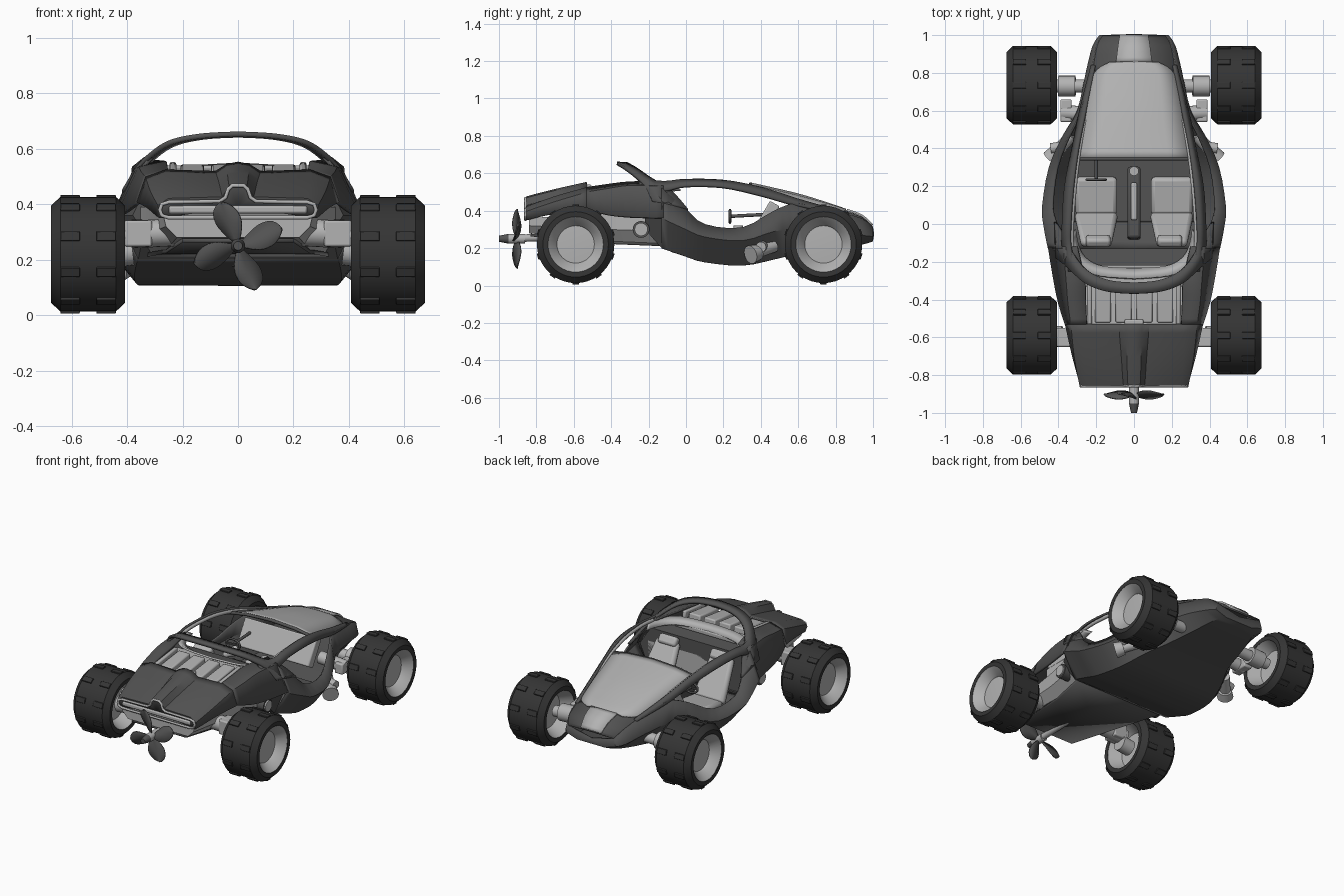
import bpy, bmesh, math
from mathutils import Vector, Matrix

if "Cube" in bpy.data.objects:
    bpy.data.objects.remove(bpy.data.objects["Cube"])

def mat(name, g):
    m = bpy.data.materials.new(name)
    m.diffuse_color = (g, g, g, 1)
    m.use_nodes = True
    m.node_tree.nodes["Principled BSDF"].inputs["Base Color"].default_value = m.diffuse_color
    return m
DARK, TYRE, LIGHT = mat("dark_paint", .085), mat("rubber", .035), mat("light_grey", .45)

def finish(name, bm, m, solid=0, mirror=False, angle=30, bevel=0):
    bmesh.ops.remove_doubles(bm, verts=bm.verts, dist=1e-5)
    bmesh.ops.recalc_face_normals(bm, faces=bm.faces)
    me = bpy.data.meshes.new(name)
    bm.to_mesh(me); bm.free()
    ob = bpy.data.objects.new(name, me)
    bpy.context.collection.objects.link(ob)
    me.materials.append(m)
    bpy.ops.object.select_all(action='DESELECT')
    ob.select_set(True); bpy.context.view_layer.objects.active = ob
    bpy.ops.object.shade_smooth_by_angle(angle=math.radians(angle))
    if mirror:
        ob.modifiers.new("mirror", 'MIRROR').use_clip = True
    if solid:
        s = ob.modifiers.new("shell", 'SOLIDIFY'); s.thickness = solid; s.offset = 0
    if bevel:
        b = ob.modifiers.new("bevel", 'BEVEL'); b.width = bevel; b.segments = 2
    return ob

def smooth_rows(rows, n):
    """Catmull-Rom interpolation between section rows."""
    P = [[Vector(p) for p in r] for r in rows]
    P = [P[0]] + P + [P[-1]]
    out = []
    for i in range(1, len(P) - 2):
        for k in range(n):
            t = k / n
            out.append([.5 * (2*b + (c-a)*t + (2*a-5*b+4*c-d)*t*t + (3*b-a-3*c+d)*t**3)
                        for a, b, c, d in zip(*P[i-1:i+3])])
    return out + [P[-2]]

def loft(name, rows, m, n=3, caps=(None, None), **kw):
    rows = smooth_rows(rows, n)
    if caps[0]: rows.insert(0, [Vector(caps[0])] * len(rows[0]))
    if caps[1]: rows.append([Vector(caps[1])] * len(rows[0]))
    bm = bmesh.new()
    g = [[bm.verts.new(p) for p in r] for r in rows]
    for a, b in zip(g, g[1:]):
        for i in range(len(a) - 1):
            bm.faces.new((a[i], a[i+1], b[i+1], b[i]))
    bmesh.ops.dissolve_degenerate(bm, dist=1e-6, edges=bm.edges)
    return finish(name, bm, m, **kw)

def section(y, *xz):
    return [(x, y, z) for x, z in xz]

def box(name, c, size, m, rx=0, taper=1, bevel=.008, mirror=False):
    bm = bmesh.new()
    bmesh.ops.create_cube(bm, size=1)
    for v in bm.verts:
        if v.co.z > 0: v.co.x *= taper
        v.co = [a * b for a, b in zip(v.co, size)]
    bmesh.ops.transform(bm, verts=bm.verts, matrix=Matrix.Translation(c) @ Matrix.Rotation(rx, 4, 'X'))
    return finish(name, bm, m, bevel=bevel, mirror=mirror)

def rod(name, a, b, r, m, r2=None, seg=20, mirror=False):
    a, b = Vector(a), Vector(b)
    bm = bmesh.new()
    bmesh.ops.create_cone(bm, cap_ends=True, segments=seg, radius1=r, radius2=r2 or r, depth=(b-a).length)
    q = (b-a).to_track_quat('Z', 'Y').to_matrix().to_4x4()
    bmesh.ops.transform(bm, verts=bm.verts, matrix=Matrix.Translation((a+b)/2) @ q)
    return finish(name, bm, m, mirror=mirror)

def tube(name, pts, r, m, cyclic=False):
    cu = bpy.data.curves.new(name, 'CURVE'); cu.dimensions = '3D'
    cu.bevel_depth = r; cu.bevel_resolution = 1
    s = cu.splines.new('POLY'); s.points.add(len(pts) - 1); s.use_cyclic_u = cyclic
    for p, c in zip(s.points, pts): p.co = (*c, 1)
    cu.materials.append(m)
    ob = bpy.data.objects.new(name, cu); bpy.context.collection.objects.link(ob)

def lathe(name, prof, c, m, seg=40):
    ring = lambda k: [(c[0]+x, c[1]+r*math.cos(k*math.tau/seg), c[2]+r*math.sin(k*math.tau/seg)) for x, r in prof]
    return loft(name, [ring(k) for k in range(seg + 1)], m, n=1)

# hull tub and nose
hull = [section(.995, (0, .24), (.1, .24), (.18, .265), (.165, .31)),
        section(.94, (0, .225), (.15, .225), (.215, .27), (.195, .355)),
        section(.8, (0, .20), (.19, .20), (.25, .29), (.225, .395)),
        section(.6, (0, .175), (.24, .175), (.295, .30), (.275, .44)),
        section(.47, (0, .145), (.30, .145), (.37, .29), (.34, .40)),
        section(.3, (0, .112), (.35, .112), (.445, .24), (.405, .308)),
        section(.1, (0, .13), (.37, .13), (.48, .26), (.43, .325)),
        section(0, (0, .16), (.37, .16), (.475, .30), (.41, .405)),
        section(-.13, (0, .205), (.36, .205), (.45, .36), (.375, .52))]
loft("hull", hull, DARK, caps=((0, 1, .275), None), solid=.012, mirror=True)
loft("nose_top", [section(.995, (0, .312), (.165, .31)), section(.94, (0, .362), (.195, .355)),
                  section(.8, (0, .41), (.22, .39))], DARK, mirror=True, solid=.01)
loft("nose_plate", [section(.998, (0, .322), (.075, .322)), section(.94, (0, .374), (.085, .374)),
                    section(.86, (0, .404), (.095, .404))], LIGHT, mirror=True, solid=.012)

# windscreen cowl with rear lip
loft("cowl", [section(.855, (0, .405), (.08, .403), (.13, .395)),
              section(.79, (0, .428), (.13, .424), (.213, .398)),
              section(.6, (0, .487), (.15, .477), (.255, .45)),
              section(.35, (0, .545), (.18, .535), (.295, .515))], LIGHT, n=5, solid=.01, mirror=True)
tube("cowl_lip", section(.345, (-.295, .513), (-.18, .532), (0, .542), (.18, .532), (.295, .513)), .01, DARK)

# roof arches, with light lining
inner = [(.205, .84, .39), (.255, .6, .46), (.295, .4, .523), (.32, .2, .56), (.335, 0, .565), (.335, -.12, .555), (.31, -.25, .57)]
outer = [(.225, .84, .38), (.285, .6, .425), (.325, .4, .48), (.365, .2, .525), (.378, 0, .53), (.378, -.12, .505), (.365, -.25, .51)]
loft("roof_arch", list(zip(inner, outer)), DARK, n=4, solid=.014, mirror=True)
lining = [r[0] - Vector((.006, 0, .016)) for r in smooth_rows([[p] for p in inner[:6]], 4)]
for s in (1, -1):
    tube("arch_lining", [(s*p.x, p.y, p.z) for p in lining], .012, LIGHT)

# roll hoop, a ribbon that widens downwards, and the light rim of the cockpit behind the seats
back = [(0, -.37, .654), (.13, -.36, .647), (.24, -.325, .625), (.31, -.27, .582), (.36, -.22, .53), (.41, -.18, .45)]
front = [(0, -.31, .65), (.12, -.30, .643), (.225, -.26, .62), (.30, -.19, .572), (.36, -.08, .505), (.415, .01, .405)]
loft("roll_hoop", list(zip(back, front)), DARK, n=4, solid=.018, mirror=True)
rim = [(0, -.29, .535), (.18, -.275, .535), (.27, -.235, .535), (.315, -.17, .535), (.335, -.08, .54)]
loft("cockpit_rim", [((x, y, z), (x*.93, y+.05, z-.03)) for x, y, z in rim], LIGHT, n=4, solid=.012, mirror=True)

# rear deck, side haunches and grille
loft("deck", [section(-.85, (0, .472), (.03, .465), (.055, .425), (.25, .418), (.285, .395), (.28, .35)),
              section(-.7, (0, .51), (.035, .503), (.065, .468), (.262, .472), (.312, .445), (.322, .385)),
              section(-.53, (0, .548), (.04, .54), (.08, .515), (.26, .52), (.33, .495), (.36, .405))],
     DARK, caps=((0, -.845, .39), None), solid=.012, mirror=True)
loft("haunch", [section(-.53, (.25, .52), (.33, .495), (.36, .405)),
                section(-.42, (.255, .536), (.345, .513), (.395, .378)),
                section(-.3, (.26, .55), (.355, .53), (.42, .365)),
                section(-.12, (.30, .553), (.37, .525), (.45, .36))], DARK, solid=.014, mirror=True)
half = [(.02, .468), (.035, .455), (.045, .425), (.065, .411), (.25, .408), (.275, .4), (.282, .38), (.275, .36), (.25, .352)]
tube("grille_trim", section(-.858, *half, *[(-x, z) for x, z in reversed(half)]), .008, LIGHT, True)
box("grille_slot", (0, -.853, .381), (.5, .016, .028), LIGHT)

# engine and ribbed cover in the deck opening
box("engine_block", (0, -.42, .45), (.5, .24, .09), LIGHT)
for x in (-.165, -.055, .055, .165):
    box("engine_rib", (x, -.42, .503), (.085, .2, .06), LIGHT, rx=math.radians(7))
box("engine_duct", (0, -.52, .525), (.1, .03, .03), LIGHT)
box("engine_rail", (.235, -.42, .515), (.025, .22, .05), LIGHT, rx=math.radians(7), mirror=True)
box("engine_shelf", (0, -.28, .46), (.56, .1, .1), LIGHT)

# rear chassis and belly plate
loft("chassis", [section(-.84, (0, .28), (.22, .28), (.26, .32), (.27, .36), (0, .36)),
                 section(-.42, (0, .235), (.26, .235), (.31, .30), (.31, .39), (0, .39)),
                 section(-.13, (0, .225), (.32, .225), (.37, .29), (.37, .39), (0, .39))],
     LIGHT, n=1, caps=((0, -.84, .32), (0, -.13, .3)), mirror=True)
loft("belly_plate", [section(-.83, (0, .27), (.2, .27)), section(-.42, (0, .23), (.26, .23)),
                     section(-.13, (0, .218), (.33, .218))], DARK, n=1, solid=.015, mirror=True)
rod("side_port", (.3, -.24, .3), (.385, -.24, .3), .045, DARK, mirror=True)
rod("side_port_cap", (.3, -.24, .3), (.395, -.24, .3), .035, LIGHT, mirror=True)
loft("bulkhead", [section(-.13, (0, .2), (.36, .2), (.43, .36), (.35, .48), (0, .48)),
                  section(-.22, (0, .3), (.34, .3), (.38, .36), (.32, .49), (0, .49))],
     DARK, n=1, caps=((0, -.13, .35), (0, -.22, .4)), mirror=True)

# cockpit: floor, seats, console, dash, steering
box("floor", (0, .21, .17), (.66, .4, .02), DARK)
lean = math.atan2(.16, .24)
for s in (1, -1):
    box("seat_cushion", (s*.2, .15, .215), (.22, .2, .07), LIGHT, rx=math.radians(8), bevel=.02)
    box("seat_back", (s*.2, -.03, .33), (.23, .05, .28), LIGHT, rx=lean, taper=.7, bevel=.02)
    box("headrest", (s*.19, -.09, .455), (.13, .05, .06), LIGHT, rx=lean, bevel=.015)
box("console", (0, .11, .22), (.07, .38, .12), DARK, rx=math.radians(-5), bevel=.015)
box("console_top", (0, .12, .28), (.03, .2, .03), LIGHT, rx=math.radians(-5))
rod("gear_lever", (0, .26, .24), (0, .28, .31), .01, DARK)
rod("gear_knob", (0, .28, .3), (0, .28, .32), .025, LIGHT)
box("dash", (0, .43, .36), (.53, .06, .18), LIGHT, rx=math.radians(-30))
rod("steering_column", (-.2, .235, .37), (-.2, .42, .38), .009, DARK)
tube("steering_wheel", [(-.2 + .05*math.cos(k*math.tau/20), .235, .37 + .034*math.sin(k*math.tau/20))
                        for k in range(20)], .007, DARK, True)
box("steering_spoke", (-.2, .235, .37), (.09, .01, .012), DARK, bevel=.002)

# side exhausts and suspension
rod("exhaust", (.33, .47, .21), (.42, .37, .175), .032, LIGHT, mirror=True)
rod("exhaust_tip", (.405, .385, .178), (.44, .345, .165), .042, LIGHT, r2=.05, mirror=True)
rod("shoulder_cap", (.38, .41, .21), (.44, .40, .205), .028, LIGHT, mirror=True)
rod("front_axle", (.18, .73, .24), (.45, .73, .23), .035, LIGHT, mirror=True)
rod("front_hub", (.31, .73, .24), (.40, .73, .235), .055, LIGHT, mirror=True)
box("front_arm", (.36, .6, .24), (.06, .12, .07), LIGHT, mirror=True)
rod("front_damper", (.2, .58, .26), (.385, .59, .24), .04, LIGHT, mirror=True)
rod("rear_axle", (.2, -.6, .3), (.42, -.6, .29), .05, LIGHT, mirror=True)
rod("rear_hub", (.38, -.59, .23), (.46, -.59, .22), .05, LIGHT, mirror=True)
box("rear_arm", (.36, -.6, .295), (.1, .1, .095), LIGHT, mirror=True)

# wheels: tyre, dished rim and two rows of tread lugs
rim_half = [(.13, .15), (.085, .105), (.075, .1), (.08, 0)]
for s in (1, -1):
    for y in (-.59, .735):
        c = (s*.541, y, .22)
        lathe("tyre", [(-.132, .148), (-.134, .175), (-.1, .207), (.1, .207), (.134, .175), (.132, .148)], c, TYRE)
        lathe("outer_rim", [(s*x, r) for x, r in rim_half], c, LIGHT)
        lathe("inner_rim", [(-.13*s, .15), (-.05*s, .11), (-.04*s, 0)], c, LIGHT)
        for k in range(10):
            a = k * math.tau / 10
            for dx in (-.065, .065):
                box("tread_lug", (c[0] + dx, y - .205*math.sin(a), .22 + .205*math.cos(a)),
                    (.07, .035, .018), TYRE, rx=a, bevel=.003)

# propeller on its shaft
rod("shaft", (0, -.97, .25), (0, -.4, .27), .02, LIGHT)
rod("propeller_hub", (0, -.86, .25), (0, -.95, .25), .026, LIGHT)
rod("propeller_spinner", (0, -.95, .25), (0, -1.0, .25), .026, DARK, r2=.016)
for deg in (10, 100, 190, 280):
    a = math.radians(deg)
    rows = []
    for r, w in ((.02, .016), (.05, .036), (.09, .05), (.13, .044), (.155, .024), (.166, .003)):
        tw = math.radians(42 - 190*r)
        row = []
        for u in (-1, 0, 1):
            t, d = u*w*math.cos(tw) + r*.2, u*w*math.sin(tw) + (.004 if u == 0 else 0)
            row.append((r*math.cos(a) - t*math.sin(a), -.905 + d, .25 + r*math.sin(a) + t*math.cos(a)))
        rows.append(row)
    loft("propeller_blade", rows, DARK, solid=.007)
